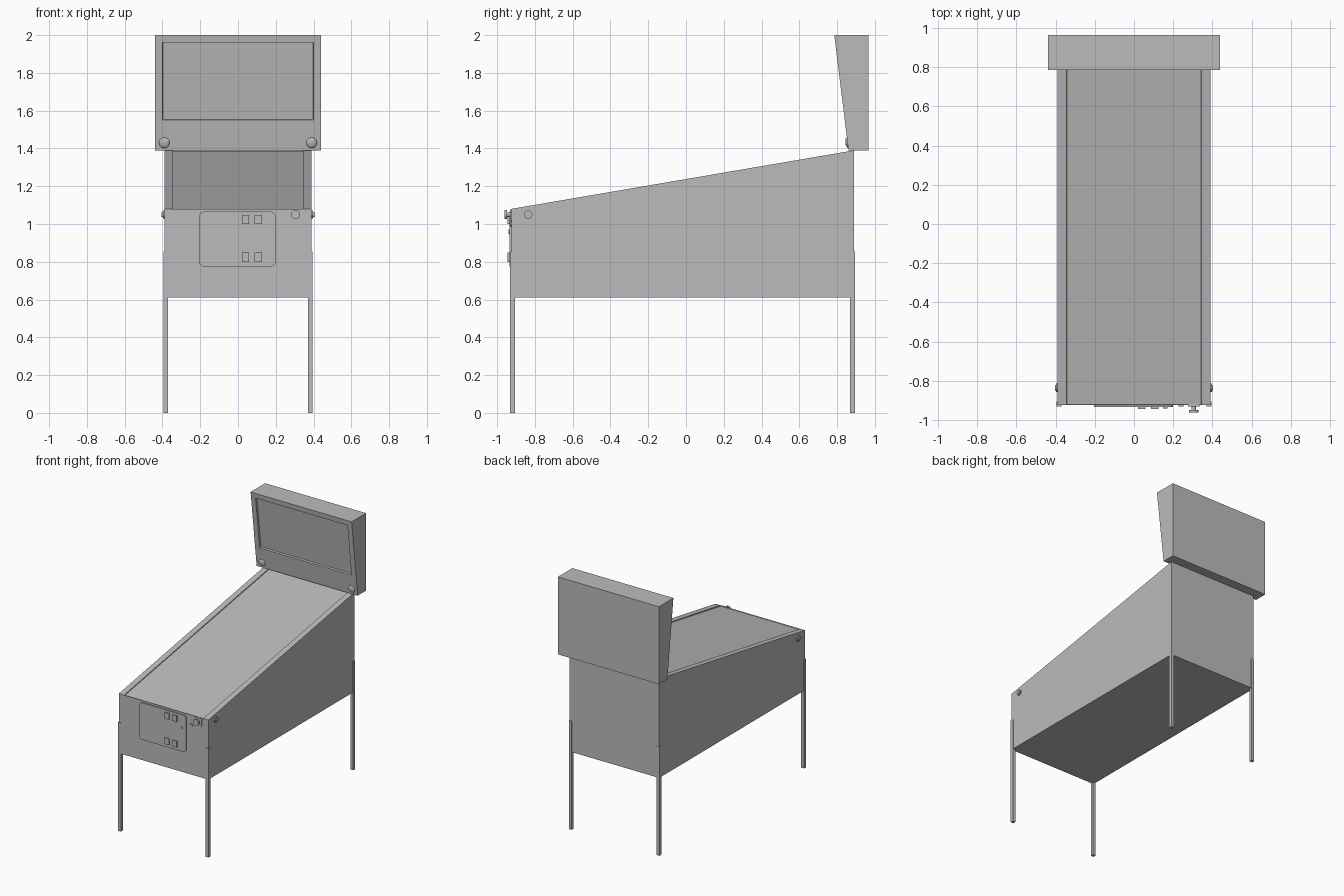
import bpy
import bmesh
from math import pi, cos, sin, atan2
from mathutils import Matrix, Vector

cube = bpy.data.objects.get("Cube")
if cube:
    bpy.data.objects.remove(cube, do_unlink=True)

grey = bpy.data.materials.new("plain grey")
grey.use_nodes = True
colour = (0.5, 0.5, 0.5, 1)
grey.diffuse_color = colour
grey.node_tree.nodes["Principled BSDF"].inputs["Base Color"].default_value = colour


def finish(name, bm, smooth=False):
    bmesh.ops.recalc_face_normals(bm, faces=bm.faces[:])
    mesh = bpy.data.meshes.new(name)
    bm.to_mesh(mesh)
    bm.free()
    mesh.materials.append(grey)
    obj = bpy.data.objects.new(name, mesh)
    bpy.context.collection.objects.link(obj)
    if smooth:
        bpy.ops.object.select_all(action="DESELECT")
        obj.select_set(True)
        bpy.context.view_layer.objects.active = obj
        bpy.ops.object.shade_smooth_by_angle()
    return obj


def prism(points, direction):
    """Solid made by extruding a flat outline along a direction."""
    bm = bmesh.new()
    face = bm.faces.new([bm.verts.new(p) for p in points])
    out = bmesh.ops.extrude_face_region(bm, geom=[face])
    verts = [v for v in out["geom"] if isinstance(v, bmesh.types.BMVert)]
    bmesh.ops.translate(bm, verts=verts, vec=direction)
    bmesh.ops.recalc_face_normals(bm, faces=bm.faces[:])
    return bm


def side_prism(profile, half_width):
    return prism([(-half_width, y, z) for y, z in profile], (2 * half_width, 0, 0))


def box(name, low, high):
    bm = bmesh.new()
    bmesh.ops.create_cube(bm, size=1)
    low, high = Vector(low), Vector(high)
    bmesh.ops.scale(bm, verts=bm.verts, vec=high - low)
    bmesh.ops.translate(bm, verts=bm.verts, vec=(low + high) / 2)
    return finish(name, bm)


def cut(bm, point, normal):
    geom = bm.verts[:] + bm.edges[:] + bm.faces[:]
    bmesh.ops.bisect_plane(bm, geom=geom, plane_co=point, plane_no=normal)


def recess(bm, test, depth):
    bm.normal_update()
    faces = [f for f in bm.faces if test(f)]
    bmesh.ops.inset_region(bm, faces=faces, thickness=0.003, depth=-depth)


def disc(name, centre, radius, depth, axis):
    bm = bmesh.new()
    turn = Matrix.Rotation(pi / 2, 4, axis)
    bmesh.ops.create_cone(bm, cap_ends=True, segments=24, radius1=radius,
                          radius2=radius, depth=depth,
                          matrix=Matrix.Translation(centre) @ turn)
    return finish(name, bm, True)


# Sloping cabinet with a slightly sunken glass between side rails
cabinet = side_prism([(-0.925, 0.61), (0.89, 0.61), (0.89, 1.39), (-0.925, 1.08)], 0.39)
for s in (-1, 1):
    cut(cabinet, (s * 0.345, 0, 0), (1, 0, 0))
recess(cabinet, lambda f: f.normal.z > 0.5 and abs(f.calc_center_median().x) < 0.1, 0.006)
finish("cabinet", cabinet)

# Tapered head with a sunken display panel
head = side_prism([(0.86, 1.39), (0.965, 1.39), (0.965, 2.0), (0.785, 2.0)], 0.44)
for s in (-1, 1):
    cut(head, (s * 0.4, 0, 0), (1, 0, 0))
for z in (1.55, 1.96):
    cut(head, (0, 0, z), (0, 0, 1))


def is_display(f):
    c = f.calc_center_median()
    return f.normal.y < -0.5 and abs(c.x) < 0.1 and 1.6 < c.z < 1.9


recess(head, is_display, 0.014)
finish("head", head)

# Legs, side buttons and the round domes at the foot of the head
for side, s in (("right", -1), ("left", 1)):
    for end, y in (("front", -0.918), ("back", 0.882)):
        box(f"{end}_{side}_leg", (s * 0.382 - 0.0125, y - 0.0125, 0),
            (s * 0.382 + 0.0125, y + 0.0125, 0.855))
    disc(f"{side}_side_button_ring", (s * 0.39, -0.835, 1.05), 0.022, 0.016, "Y")
    disc(f"{side}_side_button", (s * 0.395, -0.835, 1.05), 0.014, 0.018, "Y")
    dome = bmesh.new()
    bmesh.ops.create_uvsphere(dome, u_segments=24, v_segments=12, radius=0.028)
    bmesh.ops.scale(dome, verts=dome.verts, vec=(1, 0.4, 1))
    bmesh.ops.rotate(dome, verts=dome.verts, matrix=Matrix.Rotation(atan2(0.075, 0.61), 3, "X"))
    bmesh.ops.translate(dome, verts=dome.verts, vec=(s * 0.39, 0.855, 1.43))
    finish(f"{side}_head_dome", dome, True)

# Coin door with rounded corners
outline = []
for i, (cx, cz) in enumerate([(0.175, 1.04), (-0.18, 1.04), (-0.18, 0.8), (0.175, 0.8)]):
    for k in range(7):
        a = pi / 2 * (i + k / 6)
        outline.append((cx + 0.025 * cos(a), -0.92, cz + 0.025 * sin(a)))
finish("coin_door", prism(outline, (0, -0.014, 0)))

# Coin slots and return cups on the door
for row, z in (("coin_return", 0.8), ("coin_slot", 1.0)):
    for n, x in enumerate((0.02, 0.088)):
        box(f"{row}_{n + 1}", (x, -0.944, z), (x + 0.038, -0.92, z + 0.048))

# Door lock, start button and plunger
disc("door_lock", (0.16, -0.933, 0.96), 0.012, 0.016, "X")
disc("start_button", (0.24, -0.925, 1.0), 0.012, 0.014, "X")
box("plunger_plate", (0.275, -0.932, 1.015), (0.334, -0.92, 1.078))
disc("plunger_rod", (0.305, -0.94, 1.05), 0.012, 0.03, "X")
disc("plunger_knob", (0.305, -0.955, 1.05), 0.024, 0.014, "X")
